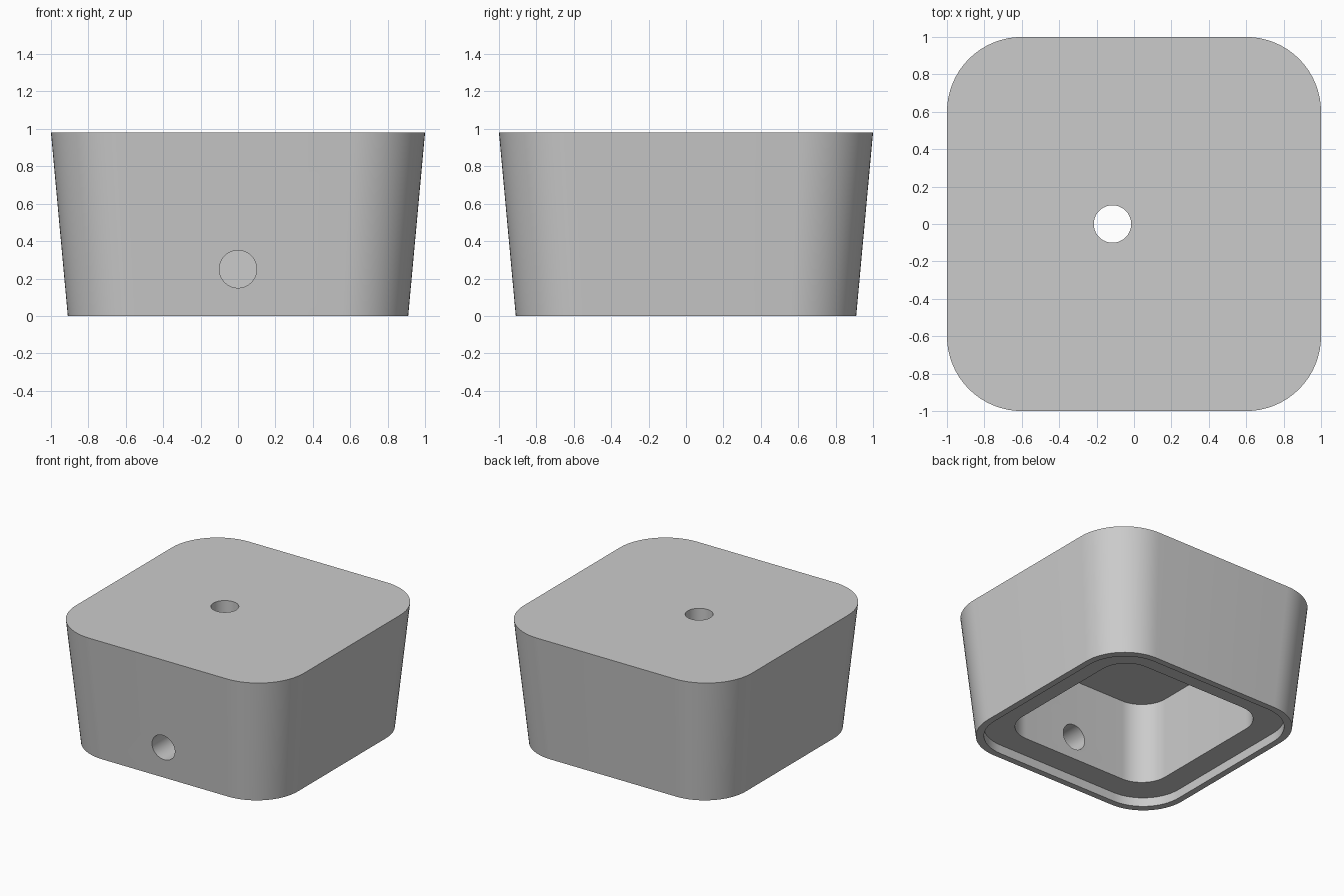
import bpy, bmesh, math

cube = bpy.data.objects.get("Cube")
if cube:
    bpy.data.objects.remove(cube, do_unlink=True)

grey = bpy.data.materials.new("plain grey")
grey.use_nodes = True
grey.diffuse_color = (0.6, 0.6, 0.6, 1)
grey.node_tree.nodes["Principled BSDF"].inputs["Base Color"].default_value = (0.6, 0.6, 0.6, 1)

CORNER_STEPS = 16


def rounded_square(bm, half, radius, z):
    """Ring of vertices around a square with rounded corners."""
    ring = []
    for corner in range(4):
        mid = math.radians(45 + 90 * corner)
        cx = math.copysign(half - radius, math.cos(mid))
        cy = math.copysign(half - radius, math.sin(mid))
        for i in range(CORNER_STEPS + 1):
            a = math.pi / 2 * (corner + i / CORNER_STEPS)
            ring.append(bm.verts.new((cx + radius * math.cos(a), cy + radius * math.sin(a), z)))
    return ring


# Housing sections from the top, down the outside, then up into the cavity
sections = [
    (1.0, 0.4, 0.98),     # top edge
    (0.91, 0.36, 0),      # foot
    (0.86, 0.33, 0),      # rim, inner edge
    (0.86, 0.33, 0.07),   # ledge for the base plate
    (0.67, 0.22, 0.07),   # cavity mouth
    (0.67, 0.22, 0.715),  # cavity ceiling
]
bm = bmesh.new()
rings = [rounded_square(bm, *s) for s in sections]
count = len(rings[0])
for upper, lower in zip(rings, rings[1:]):
    for i in range(count):
        j = (i + 1) % count
        bm.faces.new((upper[i], lower[i], lower[j], upper[j]))
bm.faces.new(rings[0])
bm.faces.new(rings[-1][::-1])
bmesh.ops.recalc_face_normals(bm, faces=bm.faces)
mesh = bpy.data.meshes.new("housing")
bm.to_mesh(mesh)
bm.free()
mesh.materials.append(grey)
housing = bpy.data.objects.new("housing", mesh)
bpy.context.collection.objects.link(housing)


def drill(name, location, rotation):
    """Cut a round hole through the housing."""
    bpy.ops.mesh.primitive_cylinder_add(vertices=48, radius=0.1, depth=0.6,
                                        location=location, rotation=rotation)
    cutter = bpy.context.object
    cutter.name = name
    cutter.hide_render = True
    cutter.data.materials.append(grey)
    mod = housing.modifiers.new(name, "BOOLEAN")
    mod.object = cutter
    mod.operation = "DIFFERENCE"
    mod.solver = "EXACT"
    bpy.ops.object.select_all(action="DESELECT")
    housing.select_set(True)
    bpy.context.view_layer.objects.active = housing
    bpy.ops.object.modifier_apply(modifier=name)
    bpy.data.objects.remove(cutter, do_unlink=True)


# Top hole and front cable hole
drill("top_hole", (-0.115, 0, 0.85), (0, 0, 0))
drill("front_hole", (0, -0.8, 0.25), (math.pi / 2, 0, 0))

bpy.ops.object.shade_smooth_by_angle(angle=math.radians(30))
